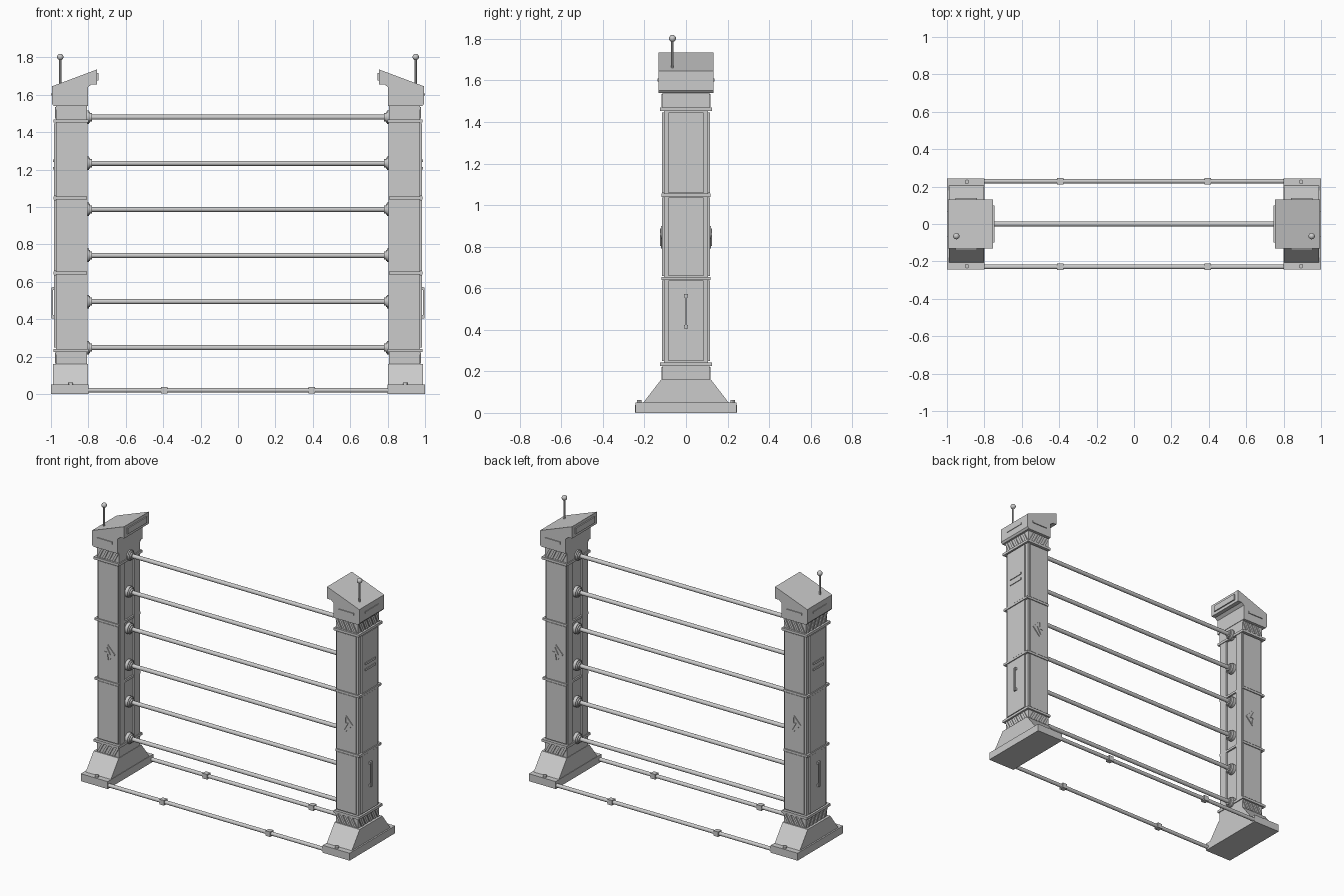
import bpy, bmesh
from mathutils import Matrix, Vector

if "Cube" in bpy.data.objects:
    bpy.data.objects.remove(bpy.data.objects["Cube"])

PI = 3.14159265


def finish(bm, name, mx, my):
    bmesh.ops.recalc_face_normals(bm, faces=bm.faces[:])
    me = bpy.data.meshes.new(name)
    bm.to_mesh(me)
    bm.free()
    ob = bpy.data.objects.new(name, me)
    bpy.context.collection.objects.link(ob)
    if mx or my:
        m = ob.modifiers.new("mirror", 'MIRROR')
        m.use_axis = (mx, my, False)
        m.use_mirror_merge = False
    return ob


def loft(name, rings, mx=True, my=False):
    """Closed solid through rings of 3D points."""
    bm = bmesh.new()
    vs = [[bm.verts.new(p) for p in r] for r in rings]
    n = len(vs[0])
    for a, b in zip(vs, vs[1:]):
        for i in range(n):
            bm.faces.new((a[i], a[(i + 1) % n], b[(i + 1) % n], b[i]))
    bm.faces.new(vs[0])
    bm.faces.new(vs[-1])
    return finish(bm, name, mx, my)


def box(name, x, y, z, mx=True, my=False):
    return loft(name, [[(x[0], y[0], h), (x[1], y[0], h), (x[1], y[1], h), (x[0], y[1], h)]
                       for h in z], mx, my)


def prism_y(name, pts, y0, y1, my=False):
    return loft(name, [[(a, y, b) for a, b in pts] for y in (y0, y1)], True, my)


def prism_x(name, pts, x0, x1):
    return loft(name, [[(x, a, b) for a, b in pts] for x in (x0, x1)])


def rod(name, p0, p1, r0, r1=None, seg=16, mx=False, my=False):
    p0, p1 = Vector(p0), Vector(p1)
    d = p1 - p0
    mat = Matrix.Translation((p0 + p1) / 2) @ d.to_track_quat('Z', 'Y').to_matrix().to_4x4()
    bm = bmesh.new()
    bmesh.ops.create_cone(bm, cap_ends=True, segments=seg, radius1=r0,
                          radius2=r0 if r1 is None else r1, depth=d.length, matrix=mat)
    return finish(bm, name, mx, my)


# Feet: plate, sloped block, bolts
box("base_plate", (.80, 1.0), (-.242, .242), (0, .05))
prism_x("base_slope", [(-.205, .05), (.205, .05), (.12, .16), (-.12, .16)], .803, .99)
rod("base_bolt", (.893, .225, .048), (.893, .225, .062), .012, seg=12, mx=True, my=True)

# Post core with channelled inner face
prof = [(.805, -.107), (.972, -.107), (.972, .107), (.805, .107),
        (.805, .05), (.818, .05), (.818, -.05), (.805, -.05)]
loft("post_core", [[(x, y, z) for x, y in prof] for z in (.235, 1.46)])

# Cladding panels between the bands
for z0, z1 in ((.25, .637), (.658, 1.037), (1.058, 1.445)):
    box("front_panel", (.812, .958), (.105, .115), (z0, z1), my=True)
    box("outer_panel", (.97, .983), (-.085, .085), (z0, z1))
for z in (.64, 1.04):
    box("post_band", (.808, .986), (-.117, .117), (z, z + .015))

# Necks, flanges and diagonal stripes
for z0, z1, zf in ((.155, .23, .225), (1.46, 1.545, 1.452)):
    box("neck", (.806, .972), (-.112, .112), (z0, z1))
    box("neck_flange", (.80, .987), (-.125, .125), (zf, zf + .017))
for z0, z1 in ((.163, .222), (1.472, 1.535)):
    for i in range(4):
        a = .822 + i * .037
        prism_y("front_stripe", [(a + .016, z0), (a + .033, z0), (a, z1), (a - .016, z1)],
                .110, .119, True)
    for i in range(5):
        b = -.096 + i * .042
        prism_x("outer_stripe", [(b + .016, z0), (b + .035, z0), (b + .004, z1), (b - .014, z1)],
                .970, .979)

# Diamond warning plates with a raised bolt, front and back
cx, cz = .885, .845
prism_y("warning_plate", [(cx - .052, cz), (cx, cz - .055), (cx + .052, cz), (cx, cz + .055)],
        .112, .121, True)
bolt = [(.004, .042), (-.022, -.004), (-.002, -.004), (-.006, -.042), (.022, .008), (.002, .008)]
prism_y("warning_bolt", [(cx + a, cz + b) for a, b in bolt], .119, .126, True)

# Outer face: two vent bars and a handle
for z in (1.20, 1.24):
    box("vent_bar", (.98, .988), (-.055, .055), (z, z + .014))
box("handle_grip", (.989, .998), (-.006, .006), (.405, .57))
for z in (.405, .555):
    box("handle_mount", (.98, .993), (-.010, .010), (z, z + .018))

# Slanted cap with inward overhang
prism_y("cap", [(.803, 1.54), (.985, 1.54), (.995, 1.552), (.995, 1.645), (.755, 1.735),
                (.755, 1.655), (.783, 1.655), (.803, 1.64)], -.132, .132)
box("cap_side_bar", (.84, .955), (.13, .138), (1.595, 1.61), my=True)
box("cap_outer_bar", (.99, .999), (-.07, .07), (1.595, 1.608))
box("cap_inner_bar", (.747, .757), (-.10, .10), (1.675, 1.715))

# Antenna
rod("antenna", (.95, -.065, 1.65), (.95, -.065, 1.80), .006, seg=12, mx=True)
bm = bmesh.new()
bmesh.ops.create_uvsphere(bm, u_segments=20, v_segments=12, radius=.017,
                          matrix=Matrix.Translation((.95, -.065, 1.802)))
finish(bm, "antenna_ball", True, False)

# Crossbars with stepped end collars
for i in range(6):
    z = .248 + i * .2464
    rod("crossbar", (-.81, 0, z), (.81, 0, z), .0135, seg=20)
    rod("collar_flange", (.82, 0, z), (.797, 0, z), .036, seg=24, mx=True)
    rod("collar_cone", (.798, 0, z), (.790, 0, z), .032, .027, seg=24, mx=True)
    rod("collar_tip", (.791, 0, z), (.780, 0, z), .022, seg=24, mx=True)

# Ground rails with clamps
rod("ground_rail", (-.81, .229, .02), (.81, .229, .02), .0125, my=True)
box("rail_clamp", (.378, .412), (.212, .246), (.003, .037), my=True)

# Smooth round parts, keep hard edges
bpy.ops.object.select_all(action='SELECT')
bpy.context.view_layer.objects.active = bpy.context.scene.objects[0]
bpy.ops.object.shade_smooth_by_angle(angle=PI / 6)
